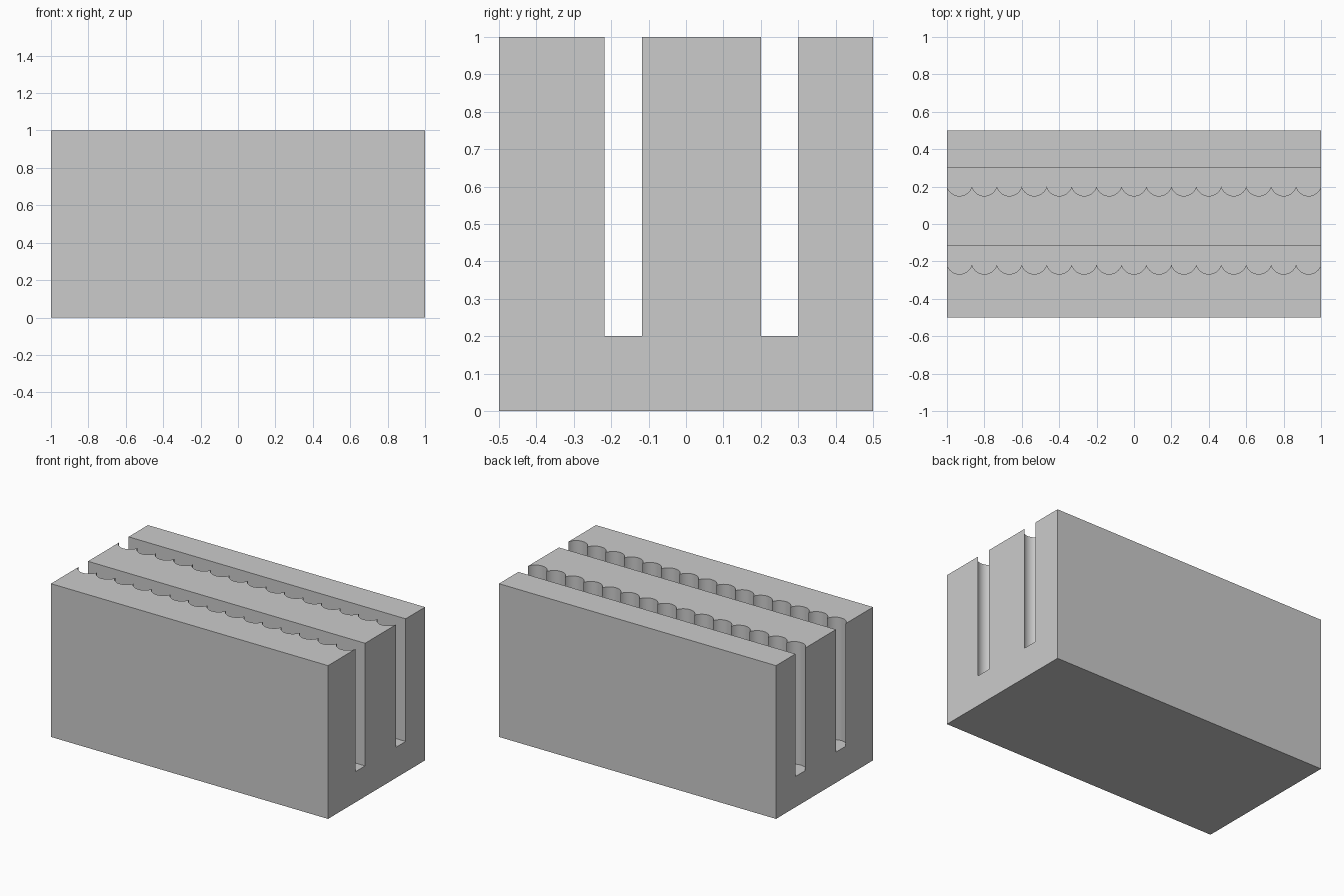
import bpy
import bmesh
import math

# Remove the default cube
cube = bpy.data.objects.get("Cube")
if cube:
    bpy.data.objects.remove(cube, do_unlink=True)

FLOOR, TOP = 0.2, 1.0
SCALLOPS, DEPTH, STEPS = 15, 0.05, 16
HALF = 1.0 / SCALLOPS
RADIUS = (HALF ** 2 + DEPTH ** 2) / (2 * DEPTH)

grey = bpy.data.materials.new("plain grey")
grey.use_nodes = True
colour = (0.6, 0.6, 0.6, 1.0)
grey.diffuse_color = colour
grey.node_tree.nodes["Principled BSDF"].inputs["Base Color"].default_value = colour


def scalloped_edge(y):
    """Row of arcs from x = -1 to 1, hollowed towards -y, with cusps at y."""
    sweep = math.asin(HALF / RADIUS)
    points = []
    for i in range(SCALLOPS):
        cx = -1 + HALF * (2 * i + 1)
        for k in range(STEPS):
            a = sweep * (2 * k / STEPS - 1)
            points.append((cx + RADIUS * math.sin(a),
                           y - DEPTH + RADIUS * (1 - math.cos(a))))
    return points + [(1, y)]


def straight_edge(y):
    return [(-1, y), (1, y)]


# Walk the top outline: each slot has a scalloped front and a flat back
rows = [straight_edge(-0.5)]
for cusp in (-0.218, 0.2):
    rows += [scalloped_edge(cusp), straight_edge(cusp + 0.1)]
rows.append(straight_edge(0.5))

bm = bmesh.new()


def lift(row, z):
    return [bm.verts.new((x, y, z)) for x, y in row]


# Walls and slot floors as horizontal strips between neighbouring rows
for i in range(len(rows) - 1):
    z = FLOOR if i % 2 else TOP
    near, far = lift(rows[i], z), lift(rows[i + 1], z)
    bm.faces.new(near + far[::-1])

# Vertical sides of the slots
for row in rows[1:-1]:
    low, high = lift(row, FLOOR), lift(row, TOP)
    for k in range(len(row) - 1):
        face = bm.faces.new((low[k], low[k + 1], high[k + 1], high[k]))
        face.smooth = True

# Underside, front and back
base = lift(rows[0], 0) + lift(rows[-1], 0)[::-1]
bm.faces.new(base)
for row in (rows[0], rows[-1]):
    bm.faces.new(lift(row, 0) + lift(row, TOP)[::-1])

# Comb-shaped ends
for end in (0, -1):
    x = row[end][0]
    profile = [(-0.5, 0)]
    for i, row in enumerate(rows):
        y = row[end][1]
        if i == 0:
            profile.append((y, TOP))
        elif i == len(rows) - 1:
            profile += [(y, TOP), (y, 0)]
        else:
            heights = (TOP, FLOOR) if i % 2 else (FLOOR, TOP)
            profile += [(y, z) for z in heights]
    bm.faces.new([bm.verts.new((x, y, z)) for y, z in profile])

bmesh.ops.remove_doubles(bm, verts=bm.verts, dist=0.0001)
bmesh.ops.recalc_face_normals(bm, faces=bm.faces)

mesh = bpy.data.meshes.new("slotted_block")
bm.to_mesh(mesh)
bm.free()
mesh.materials.append(grey)
block = bpy.data.objects.new("slotted_block", mesh)
bpy.context.collection.objects.link(block)

# Smooth scallops, crisp edges
bpy.ops.object.select_all(action='DESELECT')
block.select_set(True)
bpy.context.view_layer.objects.active = block
bpy.ops.object.shade_smooth_by_angle(angle=math.radians(30))
